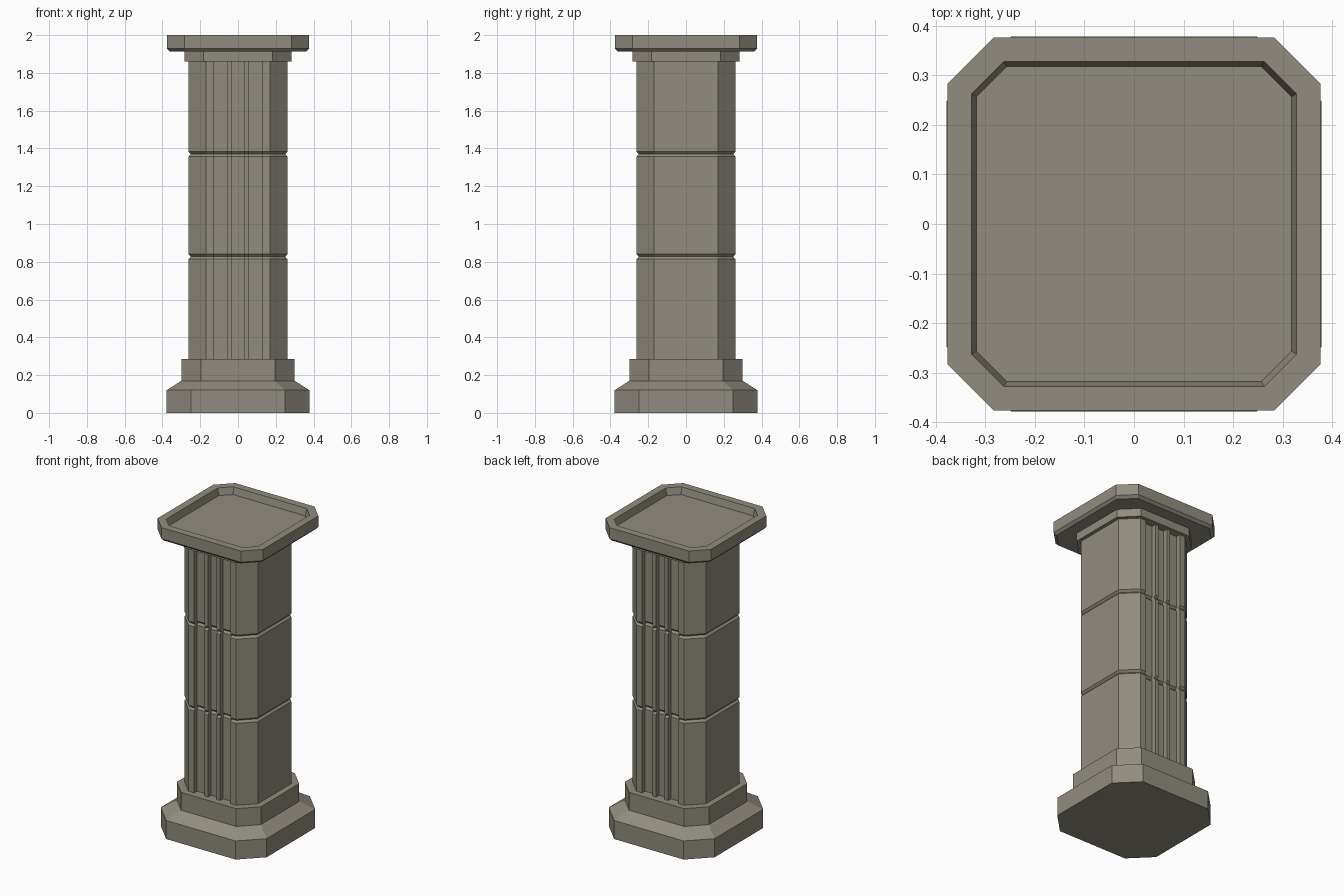
import bpy, bmesh

if "Cube" in bpy.data.objects:
    bpy.data.objects.remove(bpy.data.objects["Cube"])

stone = bpy.data.materials.new("warm grey stone")
stone.diffuse_color = (0.285, 0.265, 0.212, 1)
stone.use_nodes = True
stone.node_tree.nodes["Principled BSDF"].inputs["Base Color"].default_value = stone.diffuse_color


def octagon(half, corner):
    """Square with cut corners, counter-clockwise."""
    h, c = half, corner
    return [(-c, -h), (c, -h), (h, -c), (h, c), (c, h), (-c, h), (-h, c), (-h, -c)]


def fluted(half, corner, depth=0.03):
    """Cut-corner square with three flutes in the front and back sides."""
    side = [(-corner, -half)]
    for a, b in ((-0.13, -0.056), (-0.031, 0.031), (0.056, 0.13)):
        side += [(a, -half), (a, -half + depth), (b, -half + depth), (b, -half)]
    side += [(corner, -half), (half, -corner)]
    side += [(half, corner)]
    return side + [(-x, -y) for x, y in side]


def loft(name, section, levels):
    """Stack cross-sections given as (z, half width, corner start)."""
    bm = bmesh.new()
    rings = [[bm.verts.new((x, y, z)) for x, y in section(h, c)] for z, h, c in levels]
    n = len(rings[0])
    for low, high in zip(rings, rings[1:]):
        for i in range(n):
            j = (i + 1) % n
            bm.faces.new((low[i], low[j], high[j], high[i]))
    bm.faces.new(rings[0][::-1])
    bm.faces.new(rings[-1])
    mesh = bpy.data.meshes.new(name)
    bm.to_mesh(mesh)
    bm.free()
    mesh.materials.append(stone)
    obj = bpy.data.objects.new(name, mesh)
    bpy.context.collection.objects.link(obj)
    return obj


# Stepped base with a sloped shoulder
loft("base", octagon, [(0, 0.378, 0.248), (0.12, 0.378, 0.248),
                       (0.17, 0.30, 0.196), (0.285, 0.30, 0.196)])

# Fluted shaft with two V-shaped joint lines
levels = [(0.285, 0.262, 0.17)]
for z in (0.827, 1.37):
    levels += [(z - 0.013, 0.262, 0.17), (z, 0.25, 0.164), (z + 0.013, 0.262, 0.17)]
levels.append((1.86, 0.262, 0.17))
loft("shaft", fluted, levels)

# Neck under the cap
loft("neck", octagon, [(1.86, 0.284, 0.183), (1.912, 0.284, 0.183)])

# Cap with bevelled underside and a shallow tray on top
loft("cap", octagon, [(1.912, 0.36, 0.274), (1.928, 0.376, 0.283), (2.0, 0.376, 0.283),
                      (2.0, 0.328, 0.263), (1.955, 0.318, 0.257)])
